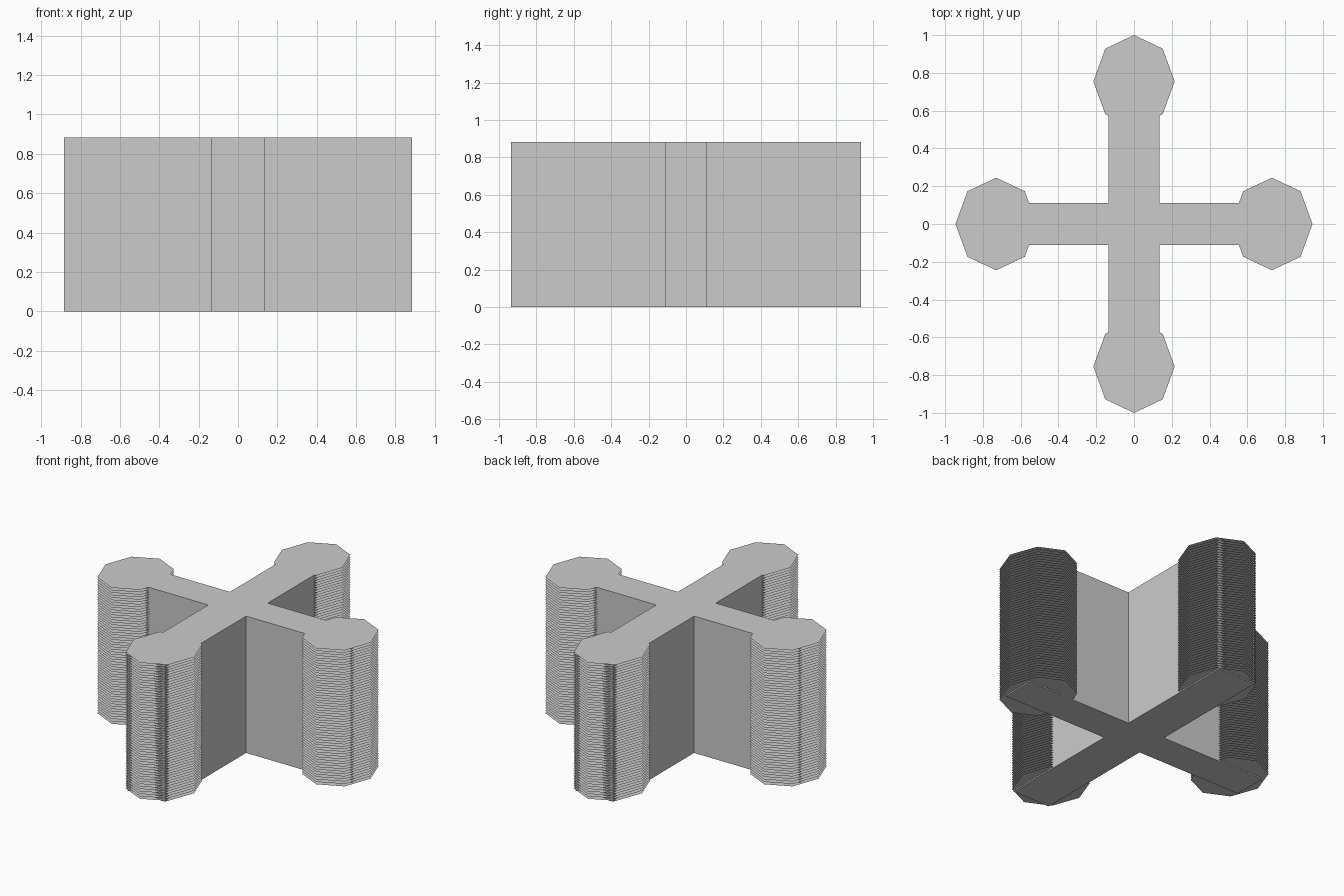
import bpy
import bmesh
import math

if "Cube" in bpy.data.objects:
    bpy.data.objects.remove(bpy.data.objects["Cube"])

grey = bpy.data.materials.new("plain grey")
grey.diffuse_color = (0.6, 0.6, 0.6, 1)
grey.use_nodes = True
grey.node_tree.nodes["Principled BSDF"].inputs["Base Color"].default_value = grey.diffuse_color

HEIGHT = 0.885
LAYERS = 56


def make_object(name, bm):
    mesh = bpy.data.meshes.new(name)
    bm.to_mesh(mesh)
    bm.free()
    mesh.materials.append(grey)
    obj = bpy.data.objects.new(name, mesh)
    bpy.context.collection.objects.link(obj)


# Cross-shaped wall core, extruded from one quarter outline turned around
ax, ay = 0.885, 0.935      # arm reach
wx, wy = 0.135, 0.11       # arm half widths
quarter = [(ax, wy), (wx, wy), (wx, ay)]
outline = (quarter + [(-x, y) for x, y in reversed(quarter)]
           + [(-x, -y) for x, y in quarter]
           + [(x, -y) for x, y in reversed(quarter)])
bm = bmesh.new()
base = bm.faces.new([bm.verts.new((x, y, 0)) for x, y in outline])
top = bmesh.ops.extrude_face_region(bm, geom=[base])["geom"]
bmesh.ops.translate(bm, vec=(0, 0, HEIGHT - 0.003),
                    verts=[g for g in top if isinstance(g, bmesh.types.BMVert)])
bmesh.ops.recalc_face_normals(bm, faces=bm.faces)
make_object("cross_wall", bm)


# Stacks of thin eight-sided sheets around each arm end
def sheet_stack(name, cx, cy):
    bm = bmesh.new()
    for i in range(LAYERS):
        z = 0.008 + (HEIGHT - 0.008) * i / (LAYERS - 1)
        bm.faces.new([bm.verts.new((cx + 0.215 * math.cos(k * math.pi / 4),
                                    cy + 0.245 * math.sin(k * math.pi / 4), z))
                      for k in range(8)])
    make_object(name, bm)


for name, cx, cy in (("right_stack", 0.73, 0), ("left_stack", -0.73, 0),
                     ("back_stack", 0, 0.755), ("front_stack", 0, -0.755)):
    sheet_stack(name, cx, cy)
